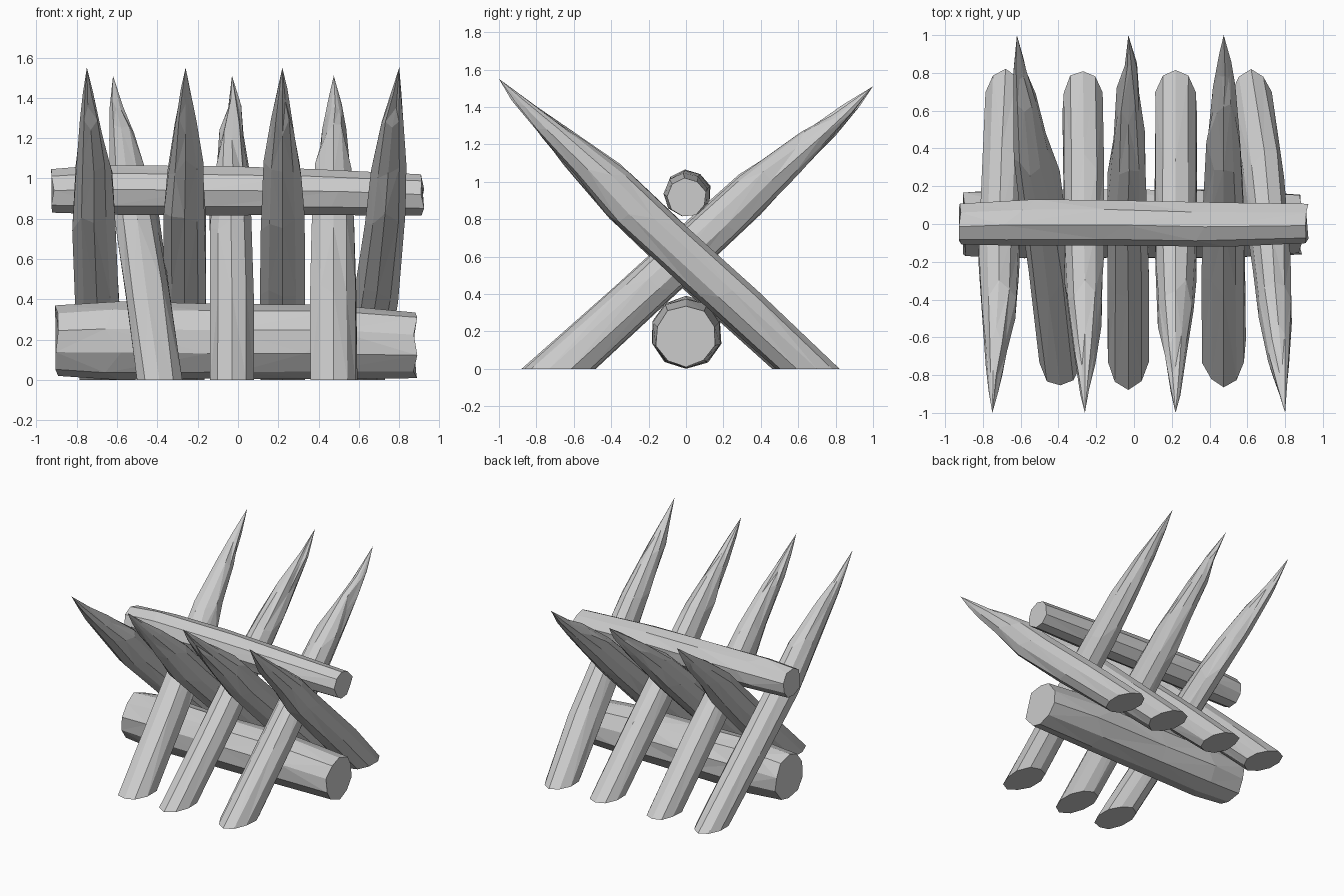
import bpy, bmesh, math, random
from mathutils import Vector

random.seed(7)

if "Cube" in bpy.data.objects:
    bpy.data.objects.remove(bpy.data.objects["Cube"])

wood = bpy.data.materials.new("grey wood")
wood.use_nodes = True
wood.diffuse_color = (0.6, 0.6, 0.6, 1)
wood.node_tree.nodes["Principled BSDF"].inputs["Base Color"].default_value = (0.6, 0.6, 0.6, 1)


def loft(name, rings, tip=None):
    """Skin a list of point rings, closing the end with a cap or a tip."""
    bm = bmesh.new()
    loops = [[bm.verts.new(p) for p in ring] for ring in rings]
    n = len(loops[0])
    for a, b in zip(loops, loops[1:]):
        for i in range(n):
            j = (i + 1) % n
            bm.faces.new((a[i], a[j], b[j], b[i]))
    bm.faces.new(loops[0])
    if tip:
        top = bm.verts.new(tip)
        for i in range(n):
            bm.faces.new((loops[-1][i], loops[-1][(i + 1) % n], top))
    else:
        bm.faces.new(loops[-1])
    # Split the bent sides into hewn facets
    bmesh.ops.triangulate(bm, faces=[f for f in bm.faces if len(f.verts) == 4])
    bmesh.ops.recalc_face_normals(bm, faces=bm.faces)
    mesh = bpy.data.meshes.new(name)
    bm.to_mesh(mesh)
    bm.free()
    mesh.materials.append(wood)
    obj = bpy.data.objects.new(name, mesh)
    bpy.context.collection.objects.link(obj)


def stake(name, path, profile, tip):
    """Sharpened stake: horizontal sections (z, y, half depth, half width)."""
    sides = 10
    rough = [random.uniform(0.96, 1.04) for _ in range(sides)]
    rings = []
    for (z, y, hy, hx), x in zip(profile, path):
        ring = []
        for i in range(sides):
            a = 2 * math.pi * (i + 0.5) / sides
            k = rough[i] * random.uniform(0.96, 1.04)
            slide = random.uniform(-0.05, 0.05) if z > 0 else 0
            slope = (tip[1] - profile[0][1]) / tip[2]
            ring.append(Vector((x + hx * k * math.cos(a),
                                y + hy * k * math.sin(a) + slide * slope, z + slide)))
        rings.append(ring)
    loft(name, rings, tip)


def log(name, sections, sides, phase):
    """Rough horizontal log: sections (x, y, z, radius)."""
    rings = []
    for n, (x, y, z, r) in enumerate(sections):
        end = n in (0, len(sections) - 1)
        ring = []
        for i in range(sides):
            a = 2 * math.pi * i / sides + phase
            k = r * random.uniform(0.96, 1.03)
            slide = random.uniform(-0.01, 0.01) if end else random.uniform(-0.1, 0.1)
            ring.append(Vector((x + slide, y + k * math.cos(a), max(0, z + k * math.sin(a)))))
        rings.append(ring)
    loft(name, rings)


# Stakes pointing to the front
front_profile = [(0, 0.645, 0.175, 0.115), (0.42, 0.19, 0.185, 0.115), (0.78, -0.2, 0.185, 0.11),
                 (1.05, -0.46, 0.155, 0.095), (1.25, -0.68, 0.105, 0.058), (1.4, -0.845, 0.05, 0.026)]
front_paths = [
    (-0.68, -0.70, -0.715, -0.715, -0.73, -0.745, -0.75),
    (-0.27, -0.265, -0.265, -0.26, -0.26, -0.26, -0.26),
    (0.22, 0.22, 0.22, 0.22, 0.22, 0.22, 0.22),
    (0.62, 0.69, 0.73, 0.745, 0.765, 0.785, 0.80)]
for n, path in enumerate(front_paths):
    stake(f"front_stake_{n + 1}", path, front_profile, (path[-1], -1, 1.55))

# Stakes pointing to the back
back_profile = [(0, -0.675, 0.19, 0.118), (0.44, -0.19, 0.185, 0.115), (0.78, 0.175, 0.175, 0.108),
                (1.03, 0.435, 0.155, 0.09), (1.22, 0.665, 0.105, 0.063), (1.37, 0.845, 0.05, 0.034)]
back_paths = [
    (-0.39, -0.45, -0.50, -0.55, -0.58, -0.605, -0.62),
    (-0.03, -0.03, -0.035, -0.025, -0.03, -0.015, -0.03),
    (0.475, 0.475, 0.475, 0.475, 0.475, 0.483, 0.475)]
for n, path in enumerate(back_paths):
    stake(f"back_stake_{n + 1}", path, back_profile, (path[-1], 1, 1.51))

# Logs lying in and under the crossing
log("lower_log", [(-0.9, 0, 0.19, 0.175), (-0.6, 0, 0.195, 0.195), (-0.1, 0, 0.19, 0.19),
                  (0.4, 0, 0.19, 0.19), (0.88, 0, 0.175, 0.165)], 10, -math.pi / 2)
log("upper_log", [(-0.92, 0, 0.935, 0.11), (-0.6, 0.01, 0.94, 0.125), (-0.1, 0.01, 0.935, 0.125),
                  (0.4, 0, 0.93, 0.118), (0.915, 0.005, 0.915, 0.105)], 9, 0.3)
